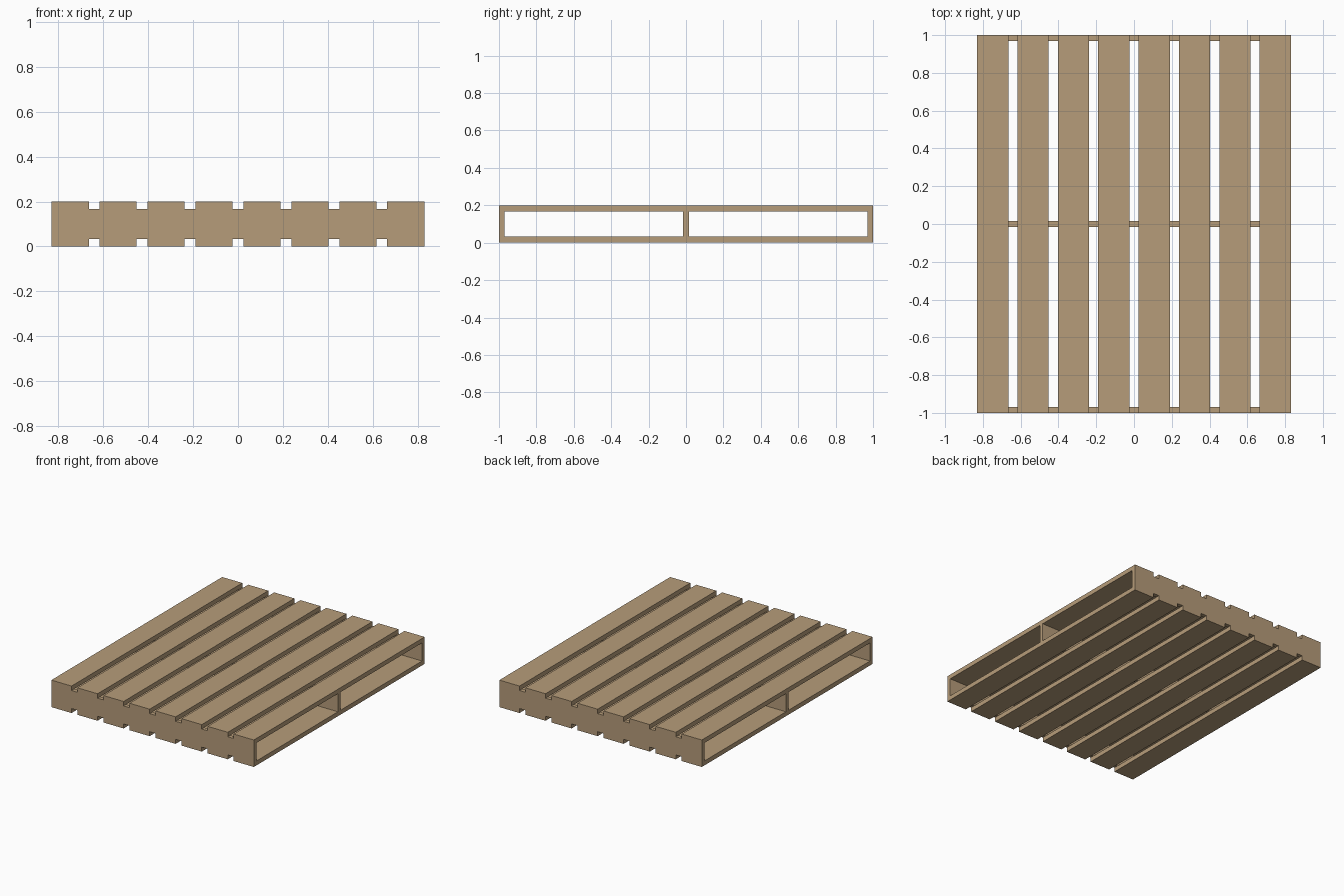
import bpy

if "Cube" in bpy.data.objects:
    bpy.data.objects.remove(bpy.data.objects["Cube"])

wood = bpy.data.materials.new("pallet wood")
wood.diffuse_color = (0.47, 0.335, 0.195, 1)
wood.use_nodes = True
wood.node_tree.nodes["Principled BSDF"].inputs["Base Color"].default_value = wood.diffuse_color

HALF_W, HEIGHT, BOARD_T = 0.83, 0.20, 0.033
BOARD_W, COUNT = 0.165, 8
STRINGER_T = 0.03


def box(name, x, y, z, sx, sy, sz):
    bpy.ops.mesh.primitive_cube_add(size=1, location=(x, y, z))
    ob = bpy.context.object
    ob.name = name
    ob.scale = (sx, sy, sz)
    bpy.ops.object.transform_apply(location=False, rotation=False, scale=True)
    ob.data.materials.append(wood)
    return ob


# deck boards, top and bottom, running front to back
first = -HALF_W + BOARD_W / 2
pitch = -2 * first / (COUNT - 1)
for i in range(COUNT):
    x = first + i * pitch
    box(f"top_board_{i + 1}", x, 0, HEIGHT - BOARD_T / 2, BOARD_W, 2, BOARD_T)
    box(f"bottom_board_{i + 1}", x, 0, BOARD_T / 2, BOARD_W, 2, BOARD_T)

# upright stringers running side to side
for name, y in (("front", -1 + STRINGER_T / 2), ("middle", 0), ("back", 1 - STRINGER_T / 2)):
    box(f"{name}_stringer", 0, y, HEIGHT / 2, 2 * HALF_W, STRINGER_T, HEIGHT - 2 * BOARD_T)
